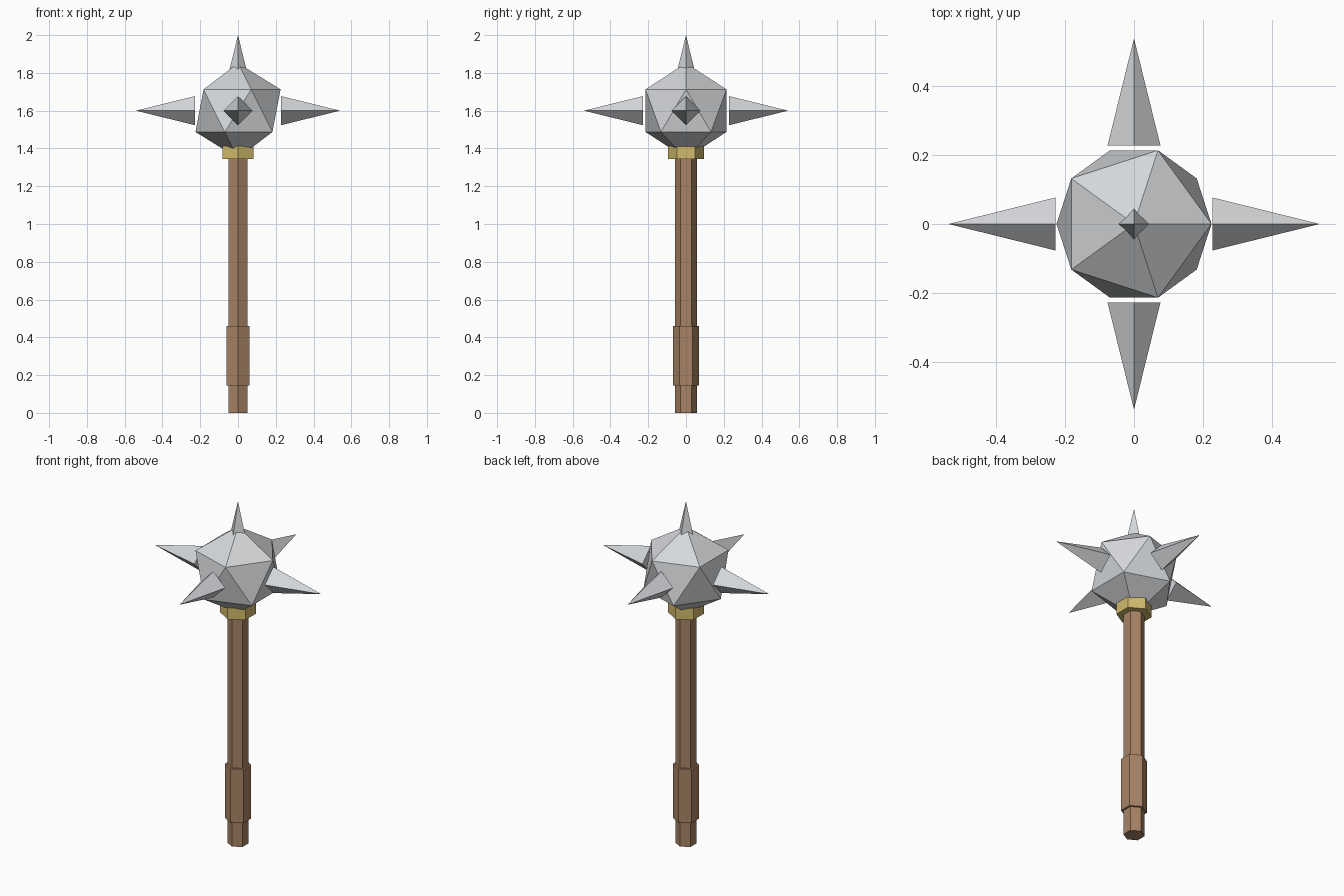
import bpy
import math
from mathutils import Vector

cube = bpy.data.objects.get("Cube")
if cube:
    bpy.data.objects.remove(cube, do_unlink=True)


def material(name, rgb):
    mat = bpy.data.materials.new(name)
    mat.use_nodes = True
    colour = (*rgb, 1)
    mat.diffuse_color = colour
    mat.node_tree.nodes["Principled BSDF"].inputs["Base Color"].default_value = colour
    return mat


STEEL = material("pale steel", (0.66, 0.68, 0.70))
WOOD = material("brown wood", (0.39, 0.23, 0.13))
BRASS = material("brass", (0.64, 0.50, 0.15))


def finish(name, mat):
    obj = bpy.context.object
    obj.name = name
    obj.data.name = name
    obj.data.materials.append(mat)


def hex_prism(name, radius, bottom, top, mat):
    bpy.ops.mesh.primitive_cylinder_add(
        vertices=6, radius=radius, depth=top - bottom,
        location=(0, 0, (bottom + top) / 2))
    finish(name, mat)


# Handle, grip and collar
hex_prism("handle", 0.057, 0, 1.38, WOOD)
hex_prism("grip", 0.07, 0.145, 0.46, WOOD)
hex_prism("collar", 0.095, 1.345, 1.412, BRASS)

# Faceted head
HEAD = Vector((0, 0, 1.6))
bpy.ops.mesh.primitive_ico_sphere_add(subdivisions=1, radius=0.252, location=HEAD)
finish("head", STEEL)


# Four-sided spikes pointing away from the head
def spike(name, direction, tip, length=0.312):
    d = Vector(direction)
    tilt = (math.acos(d.z), 0, math.atan2(d.x, -d.y) if d.z == 0 else 0)
    bpy.ops.mesh.primitive_cone_add(
        vertices=4, radius1=0.077, radius2=0, depth=length,
        location=HEAD + d * (tip - length / 2), rotation=tilt)
    finish(name, STEEL)


spike("left_spike", (1, 0, 0), 0.54)
spike("right_spike", (-1, 0, 0), 0.54)
spike("front_spike", (0, -1, 0), 0.54)
spike("back_spike", (0, 1, 0), 0.54)
spike("top_spike", (0, 0, 1), 0.4)
